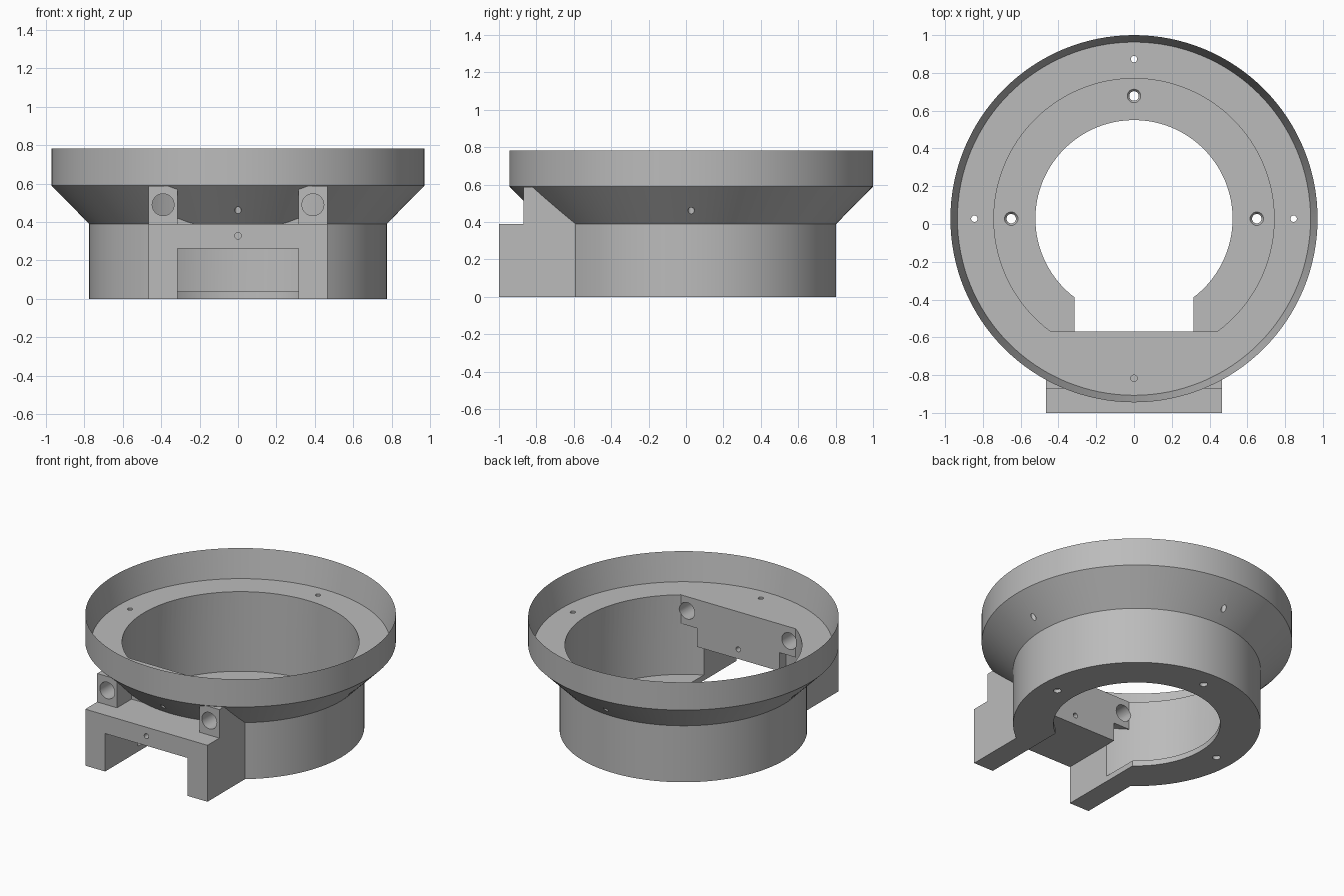
import bpy, bmesh, math
from mathutils import Matrix

if "Cube" in bpy.data.objects:
    bpy.data.objects.remove(bpy.data.objects["Cube"], do_unlink=True)

CY = 0.028          # ring centre along y
SEG = 128
FLOOR = 0.588       # tray floor height
BORE = 0.742

mat = bpy.data.materials.new("plain grey")
mat.use_nodes = True
grey = (0.5, 0.5, 0.5, 1)
mat.diffuse_color = grey
mat.node_tree.nodes["Principled BSDF"].inputs["Base Color"].default_value = grey


def finish(name, bm):
    bmesh.ops.recalc_face_normals(bm, faces=bm.faces)
    me = bpy.data.meshes.new(name)
    bm.to_mesh(me)
    bm.free()
    me.materials.append(mat)
    ob = bpy.data.objects.new(name, me)
    bpy.context.collection.objects.link(ob)
    return ob


def box(name, x0, x1, y0, y1, z0, z1):
    bm = bmesh.new()
    m = Matrix.Translation(((x0 + x1) / 2, (y0 + y1) / 2, (z0 + z1) / 2))
    m = m @ Matrix.Diagonal((x1 - x0, y1 - y0, z1 - z0, 1))
    bmesh.ops.create_cube(bm, size=1, matrix=m)
    return finish(name, bm)


def rod(name, x, y, z0, z1, r0, r1=None, seg=32):
    """Upright cylinder or cone."""
    bm = bmesh.new()
    bmesh.ops.create_cone(bm, cap_ends=True, segments=seg, radius1=r0,
                          radius2=r0 if r1 is None else r1, depth=z1 - z0,
                          matrix=Matrix.Translation((x, y, (z0 + z1) / 2)))
    return finish(name, bm)


def rod_y(name, x, z, y0, y1, r):
    """Cylinder lying along y."""
    bm = bmesh.new()
    m = Matrix.Translation((x, (y0 + y1) / 2, z)) @ Matrix.Rotation(math.pi / 2, 4, 'X')
    bmesh.ops.create_cone(bm, cap_ends=True, segments=32, radius1=r, radius2=r,
                          depth=y1 - y0, matrix=m)
    return finish(name, bm)


def lathe(name, profile):
    """Closed solid turned from a profile that starts and ends on the axis."""
    bm = bmesh.new()
    verts = [bm.verts.new((r, 0, z)) for r, z in profile]
    edges = [bm.edges.new(p) for p in zip(verts, verts[1:])]
    bmesh.ops.spin(bm, geom=verts + edges, cent=(0, 0, 0), axis=(0, 0, 1),
                   angle=2 * math.pi, steps=SEG)
    bmesh.ops.remove_doubles(bm, verts=bm.verts, dist=0.0001)
    bmesh.ops.translate(bm, verts=bm.verts, vec=(0, CY, 0))
    return finish(name, bm)


def combine(target, tool, operation):
    mod = target.modifiers.new("join", 'BOOLEAN')
    mod.operation = operation
    mod.solver = 'EXACT'
    mod.object = tool
    bpy.context.view_layer.objects.active = target
    bpy.ops.object.modifier_apply(modifier=mod.name)
    bpy.data.objects.remove(tool, do_unlink=True)


# Turned body: drum, flared cone, rim with a knife edge and tray floor
body = lathe("ring_mount", [(0, 0), (0.775, 0), (0.775, 0.39), (0.972, 0.59),
                            (0.972, 0.782), (0.935, FLOOR), (0, FLOOR)])

# Front block, cross wall and the two bolt tabs
top = FLOOR - 0.001
combine(body, box("front_block", -0.467, 0.467, -1, -0.45, 0, 0.39), 'UNION')
combine(body, box("cross_wall", -0.4, 0.4, -0.712, -0.5, 0.3, top), 'UNION')
for s in (-1, 1):
    a, b = sorted((s * 0.315, s * 0.467))
    combine(body, box("bolt_tab", a, b, -0.87, -0.5, 0.3, top), 'UNION')

# Main bore, leaving a stepped flat wall at the front and a thin bottom ledge
bore = rod("bore_cutter", 0, CY, 0.038, 1, BORE, seg=SEG)
combine(bore, box("keep_upper", -0.6, 0.6, -1, -0.57, 0.39, 1.2), 'DIFFERENCE')
combine(bore, box("keep_lower", -0.315, 0.315, -1, -0.57, 0.262, 1.1), 'DIFFERENCE')
combine(body, bore, 'DIFFERENCE')

# Bottom opening and the channel through the front
combine(body, rod("opening_cutter", 0, CY, -0.2, 0.2, 0.522, seg=SEG), 'DIFFERENCE')
combine(body, box("channel_cutter", -0.315, 0.315, -1.2, -0.3, -0.2, 0.262), 'DIFFERENCE')

# Bolt holes in the tabs and the small hole through the block
for x, z, r in ((-0.39, 0.49, 0.057), (0.39, 0.49, 0.057), (0, 0.328, 0.017)):
    combine(body, rod_y("bolt_cutter", x, z, -1.2, -0.5, r), 'DIFFERENCE')

# Small tray holes all round, countersunk ledge holes on three sides
for i in range(4):
    c, s = round(math.cos(i * math.pi / 2)), round(math.sin(i * math.pi / 2))
    combine(body, rod("tray_cutter", 0.845 * c, CY + 0.845 * s, 0.395, 0.7, 0.017),
            'DIFFERENCE')
    if s >= 0:
        x, y = 0.65 * c, CY + 0.65 * s
        combine(body, rod("ledge_cutter", x, y, -0.1, 0.1, 0.025), 'DIFFERENCE')
        combine(body, rod("sink_cutter", x, y, 0.02, 0.045, 0.022, 0.041), 'DIFFERENCE')

# Smooth curved walls, crisp edges
bpy.ops.object.select_all(action='DESELECT')
body.select_set(True)
bpy.context.view_layer.objects.active = body
bpy.ops.object.shade_smooth_by_angle(angle=math.radians(25))
